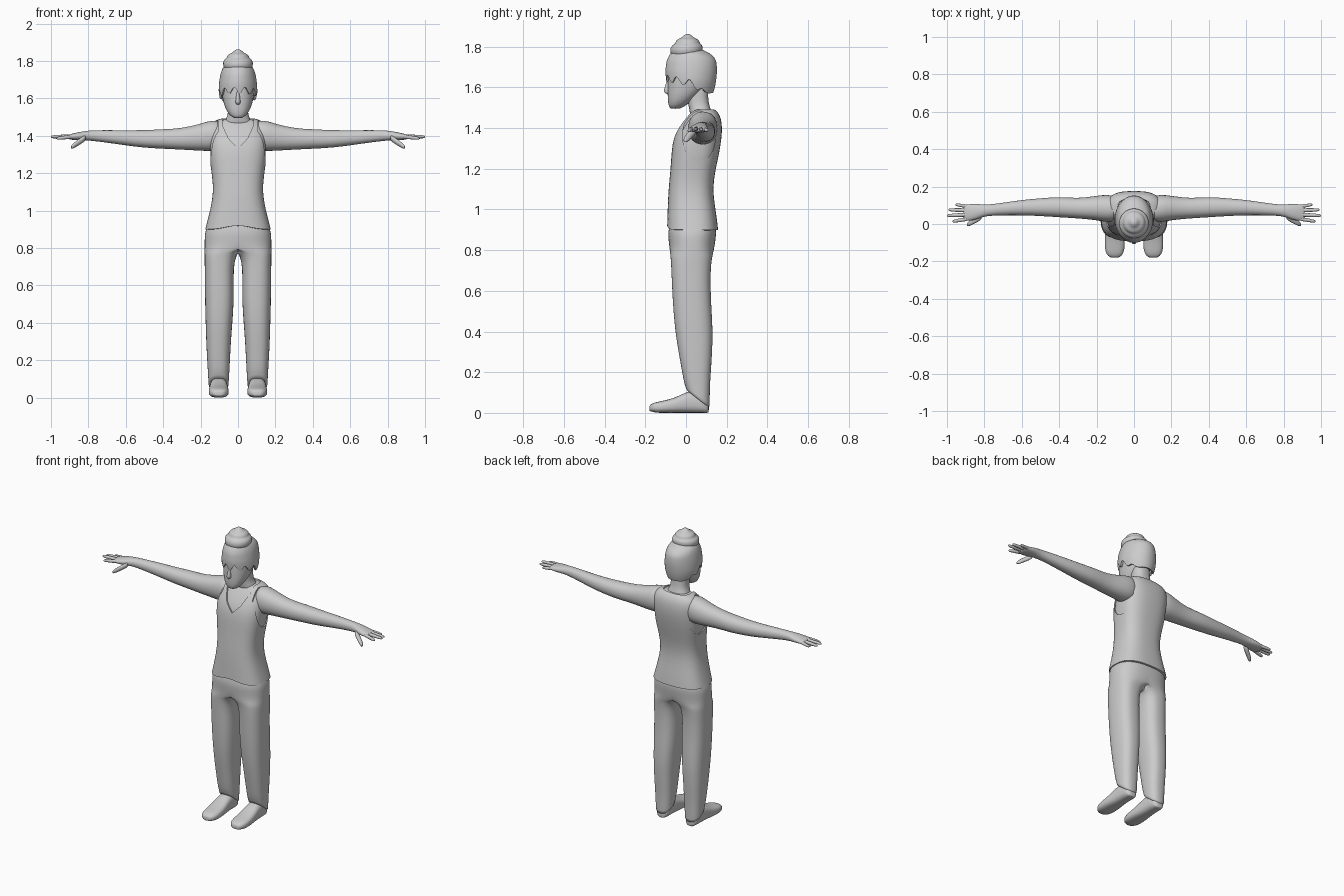
import bpy, bmesh, math
from mathutils import Vector as V


def section(c, a, b, n=24, p=2.0):
    """Closed superellipse around c with half axes a and b."""
    def f(v):
        return math.copysign(abs(v) ** (2 / p), v) if abs(v) > 1e-9 else 0.0
    ang = [2 * math.pi * i / n for i in range(n)]
    return [V(c) + V(a) * f(math.cos(t)) + V(b) * f(math.sin(t)) for t in ang]


def zring(z, rx, y0, y1, p=2.4, cx=0.0, n=24):
    return section((cx, (y0 + y1) / 2, z), (rx, 0, 0), (0, (y1 - y0) / 2, 0), n, p)


def xring(x, cy, cz, ry, rz, n=16):
    return section((x, cy, cz), (0, ry, 0), (0, 0, rz), n, 2.2)


def loft(name, rings, caps=(True, True), subsurf=1, mirror=False):
    """Skin rings into a smooth mesh; faces lying on x = 0 of a mirrored half are dropped."""
    bm = bmesh.new()
    vs = [[bm.verts.new(c) for c in r] for r in rings]
    n = len(rings[0])
    for r, s in zip(vs, vs[1:]):
        for i in range(n):
            j = (i + 1) % n
            bm.faces.new((r[i], r[j], s[j], s[i]))
    for use, r in zip(caps, (vs[0], vs[-1])):
        if use:
            m = bm.verts.new(sum((v.co for v in r), V()) / n)
            for i in range(n):
                bm.faces.new((r[i], r[(i + 1) % n], m))
    bmesh.ops.recalc_face_normals(bm, faces=bm.faces)
    if mirror:
        flat = [f for f in bm.faces if all(abs(v.co.x) < 1e-5 for v in f.verts)]
        bmesh.ops.delete(bm, geom=flat, context='FACES')
    for f in bm.faces:
        f.smooth = True
    me = bpy.data.meshes.new(name)
    bm.to_mesh(me)
    bm.free()
    ob = bpy.data.objects.new(name, me)
    bpy.context.collection.objects.link(ob)
    if mirror:
        ob.modifiers.new("mirror", 'MIRROR').merge_threshold = 0.0005
    if subsurf:
        m = ob.modifiers.new("subsurf", 'SUBSURF')
        m.levels = m.render_levels = subsurf
    return ob


def finish_sharp(ob):
    """Apply all modifiers and keep the hems crisp."""
    bpy.ops.object.select_all(action='DESELECT')
    ob.select_set(True)
    bpy.context.view_layer.objects.active = ob
    for m in list(ob.modifiers):
        bpy.ops.object.modifier_apply(modifier=m.name)
    bpy.ops.object.shade_smooth_by_angle(angle=math.radians(40))


# Torso profile: z, half width, front y, back y
torso = [(0.90, .176, -.093, .158), (0.95, .163, -.092, .153), (1.02, .145, -.090, .142),
         (1.10, .132, -.086, .132), (1.18, .138, -.078, .142), (1.25, .149, -.073, .158),
         (1.32, .157, -.068, .171), (1.38, .158, -.052, .178), (1.43, .155, -.020, .176),
         (1.465, .142, .005, .166), (1.485, .118, .025, .150), (1.492, .088, .032, .138)]

# Vest: thin shell with a raised front hem, V neck and arm holes cut out
vest = loft("vest", [zring(*t, p=2.7, n=32) for t in torso], caps=(False, False))
for v in vest.data.vertices:
    if v.co.z < 0.93 and v.co.y < 0:
        v.co.z += 0.022 * math.exp(-(v.co.x / 0.08) ** 2)
sol = vest.modifiers.new("thickness", 'SOLIDIFY')
sol.thickness, sol.offset = 0.012, -1
neck_pts = [(0, 1.333), (.05, 1.385), (.08, 1.45), (.088, 1.53),
            (-.088, 1.53), (-.08, 1.45), (-.05, 1.385)]
cutters = [loft("neck_cutter", [[V((x, y, z)) for x, z in neck_pts] for y in (-.2, .07)], subsurf=0)]
for s in (1, -1):
    cutters.append(loft("armhole_cutter", [xring(s * x, .064, 1.362, .080, .122, 32)
                                           for x in (.108, .3)], subsurf=0))
for c in cutters:
    c.hide_render = True
    vest.modifiers.new("cut", 'BOOLEAN').object = c
finish_sharp(vest)
for c in cutters:
    bpy.data.objects.remove(c)

# Skin under the vest, then the neck
loft("chest", [zring(z - .004, rx - .007, y0 + .007, y1 - .007, 2.7, n=32)
               for z, rx, y0, y1 in torso[4:]])
loft("neck", [zring(1.45, .085, .02, .135), zring(1.485, .068, .018, .125),
              zring(1.51, .055, .012, .115), zring(1.55, .052, .005, .108),
              zring(1.62, .055, .0, .11)])

# Head and nose
loft("head", [zring(*t, p=2.2) for t in (
    (1.495, .022, -.076, -.030), (1.505, .040, -.084, -.010), (1.53, .060, -.090, .025),
    (1.57, .077, -.091, .075), (1.62, .087, -.090, .112), (1.68, .092, -.088, .130),
    (1.73, .082, -.078, .120), (1.77, .050, -.040, .08))])
loft("nose", [zring(1.568, .010, -.100, -.075, 2, n=12), zring(1.58, .015, -.112, -.075, 2, n=12),
              zring(1.60, .011, -.105, -.075, 2, n=12), zring(1.64, .007, -.094, -.075, 2, n=12)])

# Hair: cap with a wavy fringe, longer at the back
hair_tab = [(1.55, .080, -.080, .125), (1.59, .095, -.088, .140), (1.63, .104, -.097, .148),
            (1.68, .102, -.102, .153), (1.73, .094, -.096, .150), (1.76, .084, -.082, .132),
            (1.785, .066, -.062, .090), (1.80, .030, -.03, .04)]


def hair_at(z):
    for a, b in zip(hair_tab, hair_tab[1:]):
        if z <= b[0]:
            k = max(0, (z - a[0]) / (b[0] - a[0]))
            return [u + (w - u) * k for u, w in zip(a[1:], b[1:])]
    return hair_tab[-1][1:]


hair_rings, N = [], 72
for k in range(11):
    ring = []
    for i in range(N):
        t = 2 * math.pi * i / N
        back = min(1, max(0, (math.sin(t) + .1) / .9))
        low = (1 - back) * (1.643 + .020 * math.cos(11 * t + .6)) + back * 1.572
        low -= .018 * abs(math.cos(t)) ** 4
        z = low + (1.80 - low) * k / 10
        rx, y0, y1 = hair_at(z)
        ring.append(V((rx * math.cos(t), (y0 + y1) / 2 + (y1 - y0) / 2 * math.sin(t), z)))
    hair_rings.append(ring)
hair = loft("hair", hair_rings, caps=(False, True))
sol = hair.modifiers.new("thickness", 'SOLIDIFY')
sol.thickness, sol.offset = 0.012, -1
finish_sharp(hair)

# Coiled top knot
loft("hair_bun", [zring(z, r, y - r, y + r, 2) for z, r, y in (
    (1.745, .060, .0), (1.765, .078, .0), (1.79, .082, .003), (1.808, .075, .006),
    (1.815, .060, .008), (1.825, .060, .008), (1.838, .050, .008), (1.843, .032, .008),
    (1.852, .024, .008), (1.862, .010, .008))])

# Arms: shoulder to palm, mirrored
loft("arm", [xring(*t) for t in (
    (.08, .080, 1.400, .066, .078), (.14, .083, 1.402, .077, .086), (.20, .086, 1.392, .066, .073),
    (.30, .083, 1.383, .054, .058), (.40, .091, 1.383, .056, .053), (.50, .090, 1.383, .048, .048),
    (.60, .088, 1.389, .042, .041), (.70, .080, 1.397, .034, .034), (.79, .073, 1.402, .029, .028),
    (.83, .068, 1.400, .040, .024), (.87, .062, 1.396, .046, .020), (.905, .060, 1.394, .044, .013),
    (.912, .060, 1.394, .036, .008))], mirror=True)

# Fingers and thumb: base point, tip point, base radius
for name, a, b, r in (("little_finger", (.885, .093, 1.395), (.955, .104, 1.388), .010),
                      ("ring_finger", (.885, .073, 1.396), (.993, .076, 1.392), .011),
                      ("middle_finger", (.885, .050, 1.397), (1.0, .045, 1.395), .011),
                      ("index_finger", (.885, .028, 1.396), (.970, .014, 1.386), .011),
                      ("thumb", (.815, .040, 1.390), (.893, -.004, 1.338), .018)):
    a, b = V(a), V(b)
    loft(name, [xring(*a.lerp(b, k), r * s, r * s, 10)
                for k, s in ((0, 1), (.35, 1), (.7, .9), (.93, .75), (1, .35))], mirror=True)

# Trousers: one half, z, inner x, outer x, front y, back y; the pelvis is clamped at the middle
legs = [(.95, -.150, .150, -.075, .135), (.91, -.168, .168, -.084, .147),
        (.88, -.178, .178, -.089, .149), (.84, -.179, .179, -.085, .144),
        (.80, -.120, .179, -.080, .137), (.775, -.02, .179, -.077, .131),
        (.755, .010, .179, -.075, .127), (.70, .024, .178, -.072, .121),
        (.60, .022, .177, -.068, .121), (.50, .023, .176, -.062, .126),
        (.40, .030, .173, -.053, .132), (.30, .038, .170, -.037, .129),
        (.20, .043, .165, -.019, .122), (.14, .046, .161, -.008, .118)]
rings = [zring(z, (xo - xi) / 2, y0, y1, 2.5, (xi + xo) / 2, 32) for z, xi, xo, y0, y1 in legs]
hem = zring(0, .054, 0, .116, 2.3, .104, 32)
for v in hem:
    v.z = .022 + (.116 - v.y) * .78
rings += [[v + V((0, 0, .012)) for v in hem], hem]
for r in rings:
    for v in r:
        v.x = v.x if v.x > 1e-4 else 0.0
loft("trousers", rings, caps=(False, True), mirror=True)

# Shoes: y, half width, height
shoe = []
for y, w, h in ((-.180, .020, .034), (-.172, .036, .044), (-.150, .050, .053), (-.11, .055, .060),
                (-.06, .053, .073), (-.02, .049, .092), (.02, .046, .110), (.07, .044, .10),
                (.10, .038, .07), (.112, .022, .05)):
    base = .008 if abs(y) > .165 else 0.0
    shoe.append(section((.103, y, (h + base) / 2), (w, 0, 0), (0, 0, (h - base) / 2), 20, 2.7))
loft("shoe", shoe, mirror=True)
